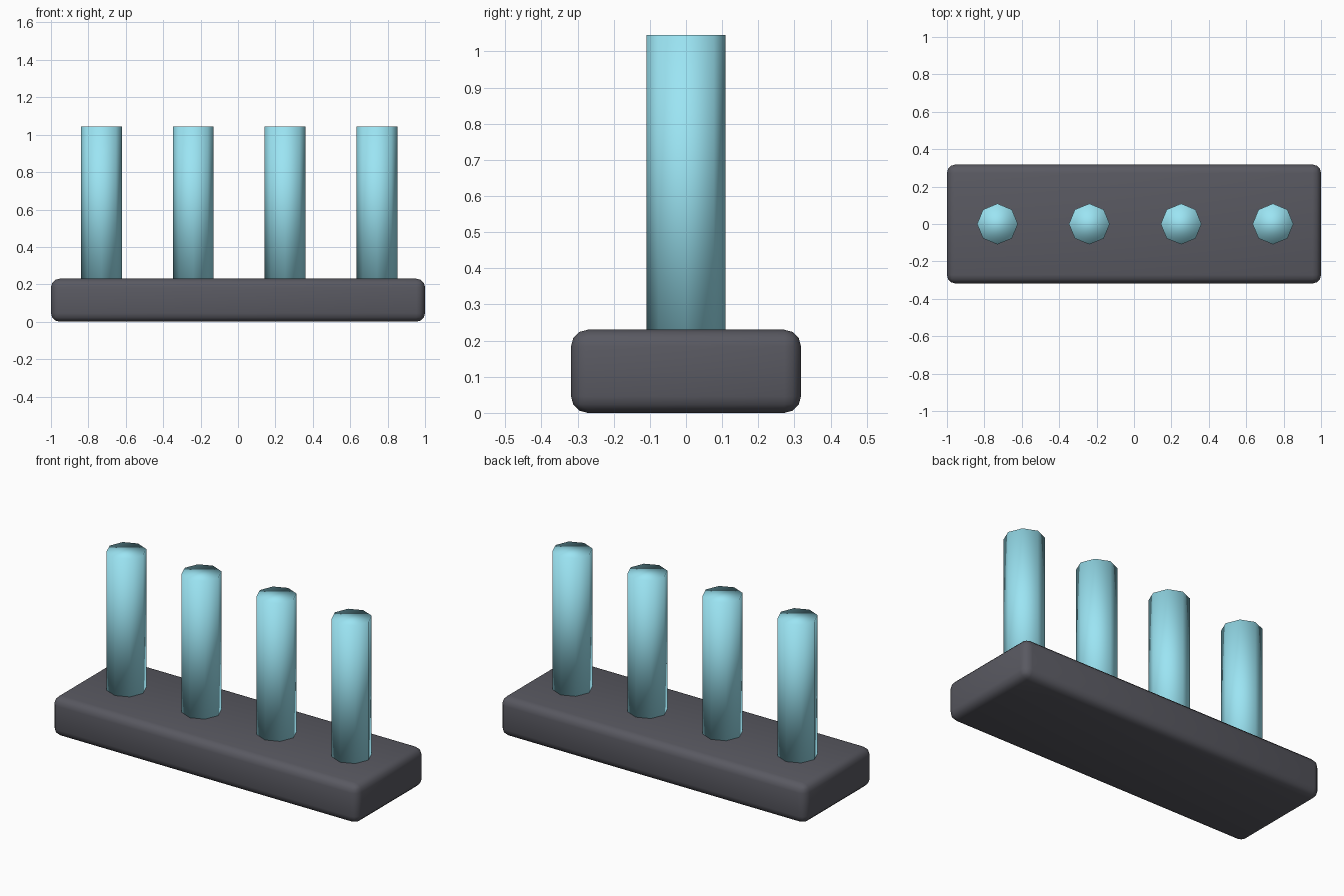
import bpy
from math import radians

if "Cube" in bpy.data.objects:
    bpy.data.objects.remove(bpy.data.objects["Cube"])

def material(name, color):
    m = bpy.data.materials.new(name)
    m.diffuse_color = color
    m.use_nodes = True
    m.node_tree.nodes["Principled BSDF"].inputs["Base Color"].default_value = m.diffuse_color
    return m

dark = material("dark_grey", (0.10, 0.10, 0.12, 1))
blue = material("light_blue", (0.33, 0.78, 0.90, 1))

# Rounded base slab
bpy.ops.mesh.primitive_cube_add(size=1, location=(0, 0, 0.115))
base = bpy.context.object
base.name = "base"
base.scale = (2.0, 0.636, 0.23)
bpy.ops.object.transform_apply(location=False, rotation=False, scale=True)
bevel = base.modifiers.new("rounded_edges", 'BEVEL')
bevel.width = 0.046
bevel.segments = 3
bpy.ops.object.modifier_apply(modifier=bevel.name)
bpy.ops.object.shade_smooth_by_angle(angle=radians(35))
base.data.materials.append(dark)

# Row of four octagonal pegs, smooth shaded and set into the base
PEG_TOP, PEG_BOTTOM = 1.045, 0.20
for i in range(4):
    bpy.ops.mesh.primitive_cylinder_add(
        vertices=8, radius=0.109, depth=PEG_TOP - PEG_BOTTOM,
        location=(-0.73 + 0.491 * i, 0, (PEG_TOP + PEG_BOTTOM) / 2))
    peg = bpy.context.object
    peg.name = f"peg_{i + 1}"
    bpy.ops.object.shade_smooth()
    peg.data.materials.append(blue)
